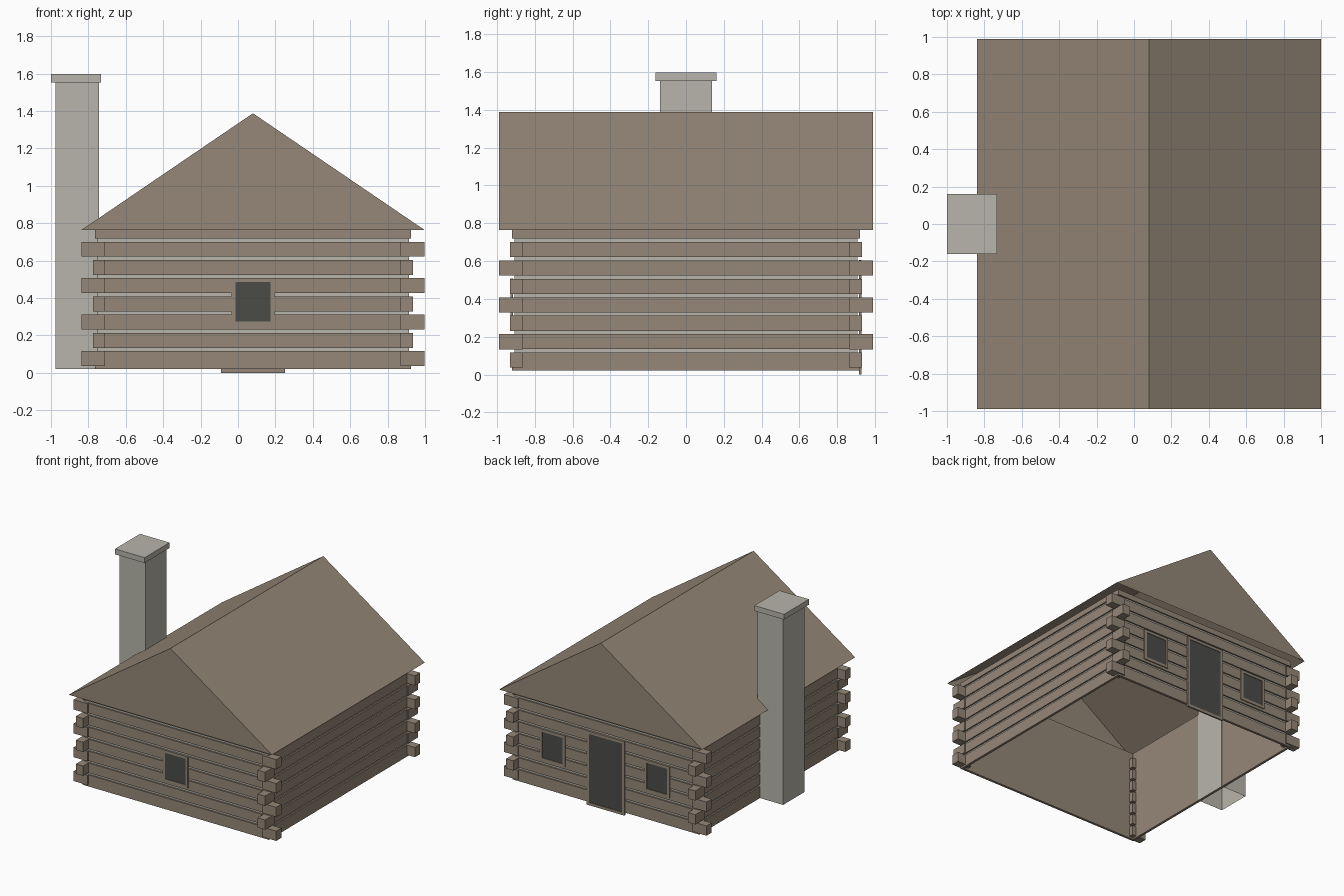
import bpy, bmesh
from mathutils import Vector

cube = bpy.data.objects.get("Cube")
if cube:
    bpy.data.objects.remove(cube, do_unlink=True)


def material(name, rgb):
    m = bpy.data.materials.new(name)
    m.use_nodes = True
    m.diffuse_color = (*rgb, 1)
    m.node_tree.nodes["Principled BSDF"].inputs["Base Color"].default_value = (*rgb, 1)
    return m


WOOD = material("brown wood", (0.30, 0.242, 0.185))
STONE = material("pale grey stone", (0.475, 0.462, 0.405))
DARK = material("dark opening", (0.07, 0.073, 0.064))

CX = 0.08                      # house centre line
WX, WY = 0.845, 0.92           # half width and half depth of the walls
BASE, EAVE, RIDGE = 0.022, 0.763, 1.388
FIRST_TOP, STEP, GAP, ROWS = 0.116, 0.0975, 0.018, 7


def finish(name, bm, mats):
    bmesh.ops.recalc_face_normals(bm, faces=bm.faces)
    me = bpy.data.meshes.new(name)
    bm.to_mesh(me)
    bm.free()
    for m in mats:
        me.materials.append(m)
    ob = bpy.data.objects.new(name, me)
    bpy.context.collection.objects.link(ob)
    return ob


def add_box(bm, x, y, z, open_bottom=False):
    lo = Vector((min(x), min(y), min(z)))
    hi = Vector((max(x), max(y), max(z)))
    verts = bmesh.ops.create_cube(bm, size=1)["verts"]
    for v in verts:
        v.co = (lo + hi) / 2 + v.co * (hi - lo)
    if open_bottom:
        faces = {f for v in verts for f in v.link_faces}
        low = [f for f in faces if all(abs(v.co.z - lo.z) < 1e-5 for v in f.verts)]
        bmesh.ops.delete(bm, geom=low, context="FACES_ONLY")


def box(name, x, y, z, mat, open_bottom=False):
    bm = bmesh.new()
    add_box(bm, x, y, z, open_bottom)
    return finish(name, bm, [mat])


# Walls: a grooved profile swept round the rectangle, grooves filled with mortar
depth, inner = 0.012, 0.02
profile = [(inner, BASE), (0, BASE)]
for i in range(ROWS):
    t = FIRST_TOP + STEP * i
    profile += [(0, t), (depth, t), (depth, t + GAP), (0, t + GAP)]
profile += [(0, EAVE), (inner, EAVE)]
bm = bmesh.new()
rings = []
for inset, z in profile:
    rings.append([bm.verts.new((CX + sx * (WX - inset), sy * (WY - inset), z))
                  for sx, sy in ((-1, -1), (1, -1), (1, 1), (-1, 1))])
for i, ring in enumerate(rings):
    j = (i + 1) % len(rings)
    for k in range(4):
        n = (k + 1) % 4
        f = bm.faces.new((ring[k], ring[n], rings[j][n], rings[j][k]))
        f.material_index = int(profile[i][0] == depth == profile[j][0])
finish("log_walls", bm, [WOOD, STONE])

# Log ends: alternate rows stick out sideways and lengthways at each corner
bm = bmesh.new()
for i in range(ROWS):
    top = FIRST_TOP + STEP * i
    out_x, out_y = (0.917, 0.93) if i % 2 == 0 else (0.856, 0.988)
    for sx in (-1, 1):
        for sy in (-1, 1):
            add_box(bm, (CX + sx * 0.79, CX + sx * out_x),
                    (sy * 0.863, sy * out_y), (top - 0.08, top))
finish("log_ends", bm, [WOOD])

# Roof: hollow gabled shell, open underneath
bm = bmesh.new()
ends = []
for y in (-0.988, 0.988):
    ends.append([bm.verts.new(p) for p in
                 ((CX - 0.919, y, EAVE), (CX, y, RIDGE), (CX + 0.919, y, EAVE))])
    bm.faces.new(ends[-1])
front, back = ends
for k in (0, 1):
    bm.faces.new((front[k], front[k + 1], back[k + 1], back[k]))
finish("roof", bm, [WOOD])

# Chimney
box("chimney_stack", (-0.975, -0.742), (-0.137, 0.137), (BASE, 1.555), STONE, True)
box("chimney_cap", (-1, -0.732), (-0.161, 0.161), (1.553, 1.597), STONE)


# Framed openings: a four-piece frame round a dark pane
def opening(name, x, half, z0, z1, side, border=0.022):
    y = (side * (WY - 0.005), side * (WY + 0.008))
    bm = bmesh.new()
    for s in (-1, 1):
        add_box(bm, (x + s * half, x + s * (half - border)), y, (z0, z1))
    span = (x - half + border, x + half - border)
    add_box(bm, span, y, (z0, z0 + border))
    add_box(bm, span, y, (z1 - border, z1))
    finish(name + "_frame", bm, [WOOD])
    box(name + "_pane", span, (side * (WY - 0.004), side * (WY + 0.003)),
        (z0 + border, z1 - border), DARK)


opening("front_window", CX, 0.115, 0.252, 0.508, -1)
opening("back_window_left", CX + 0.48, 0.115, 0.252, 0.508, 1)
opening("back_window_right", CX - 0.465, 0.115, 0.252, 0.508, 1)
opening("back_door", CX, 0.172, 0, 0.605, 1)
